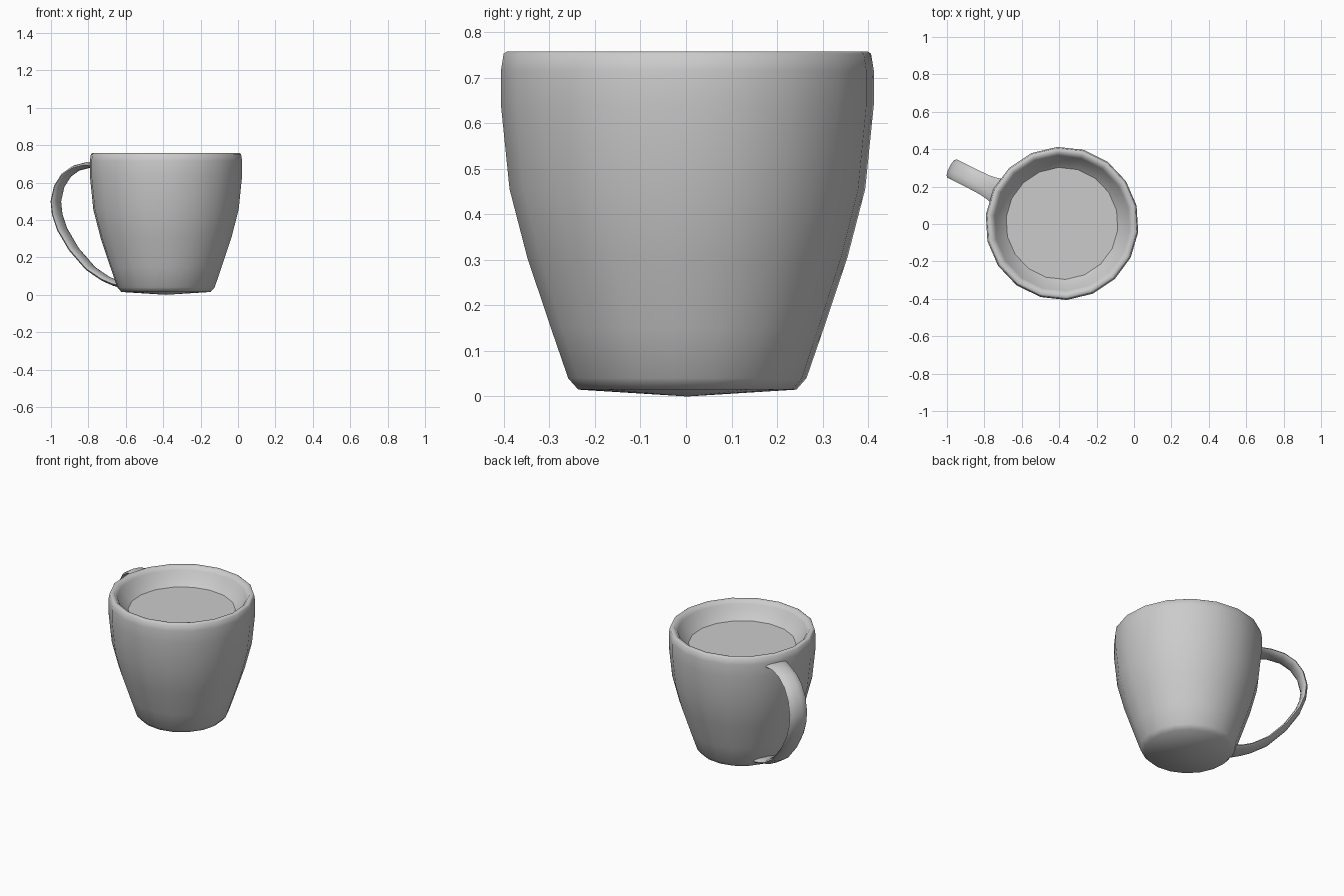
import bpy, bmesh, math
from mathutils import Vector

if "Cube" in bpy.data.objects:
    bpy.data.objects.remove(bpy.data.objects["Cube"])

CENTRE = Vector((-0.385, 0.003, 0))
SIDES = 18
START = math.radians(-6.5)
HANDLE_ANGLE = math.radians(153.5)


def finish(name, bm, angle):
    bmesh.ops.recalc_face_normals(bm, faces=bm.faces)
    mesh = bpy.data.meshes.new(name)
    bm.to_mesh(mesh)
    bm.free()
    ob = bpy.data.objects.new(name, mesh)
    ob.location = CENTRE
    bpy.context.collection.objects.link(ob)
    bpy.ops.object.select_all(action='DESELECT')
    ob.select_set(True)
    bpy.context.view_layer.objects.active = ob
    bpy.ops.object.shade_smooth_by_angle(angle=math.radians(angle))
    return ob


def bridge(bm, a, b):
    n = len(a)
    for i in range(n):
        j = (i + 1) % n
        bm.faces.new((a[i], a[j], b[j], b[i]))


def ring(bm, r, z):
    return [bm.verts.new((r * math.cos(START + i * math.tau / SIDES),
                          r * math.sin(START + i * math.tau / SIDES), z))
            for i in range(SIDES)]


# Cup body: outside wall, rounded rim, then down the inside to the drink
profile = [(0.24, 0.015), (0.262, 0.04), (0.30, 0.15), (0.352, 0.305),
           (0.391, 0.455), (0.41, 0.64), (0.41, 0.715), (0.404, 0.752),
           (0.397, 0.757), (0.378, 0.755), (0.362, 0.735), (0.345, 0.70),
           (0.30, 0.658)]
bm = bmesh.new()
rings = [ring(bm, r, z) for r, z in profile]
for a, b in zip(rings, rings[1:]):
    bridge(bm, a, b)
# Shallow cone underneath
tip = bm.verts.new((0, 0, 0))
for i in range(SIDES):
    bm.faces.new((tip, rings[0][(i + 1) % SIDES], rings[0][i]))
finish("cup_body", bm, 50)

# Drink surface
bm = bmesh.new()
bm.faces.new(ring(bm, 0.30, 0.659))
finish("drink_surface", bm, 30)

# Handle: flat rounded strap swept along a path of (radius, height, half width)
path = [(0.37, 0.69, 0.078), (0.415, 0.694, 0.064), (0.46, 0.695, 0.057),
        (0.535, 0.678, 0.055), (0.595, 0.64, 0.055), (0.638, 0.58, 0.055),
        (0.658, 0.50, 0.055), (0.65, 0.43, 0.055), (0.62, 0.35, 0.055),
        (0.55, 0.243, 0.055), (0.45, 0.14, 0.055), (0.36, 0.085, 0.055),
        (0.30, 0.062, 0.06), (0.255, 0.052, 0.07)]
out = Vector((math.cos(HANDLE_ANGLE), math.sin(HANDLE_ANGLE), 0))
side = Vector((-out.y, out.x, 0))
up = Vector((0, 0, 1))
bm = bmesh.new()
loops = []
for k, (r, z, w) in enumerate(path):
    p, q = path[max(k - 1, 0)], path[min(k + 1, len(path) - 1)]
    tangent = (out * (q[0] - p[0]) + up * (q[1] - p[1])).normalized()
    normal = tangent.cross(side)
    loops.append([bm.verts.new(out * r + up * z
                               + side * w * math.cos(i * math.tau / 10)
                               + normal * 0.016 * math.sin(i * math.tau / 10))
                  for i in range(10)])
for a, b in zip(loops, loops[1:]):
    bridge(bm, a, b)
bm.faces.new(loops[0])
bm.faces.new(loops[-1])
finish("handle", bm, 70)
